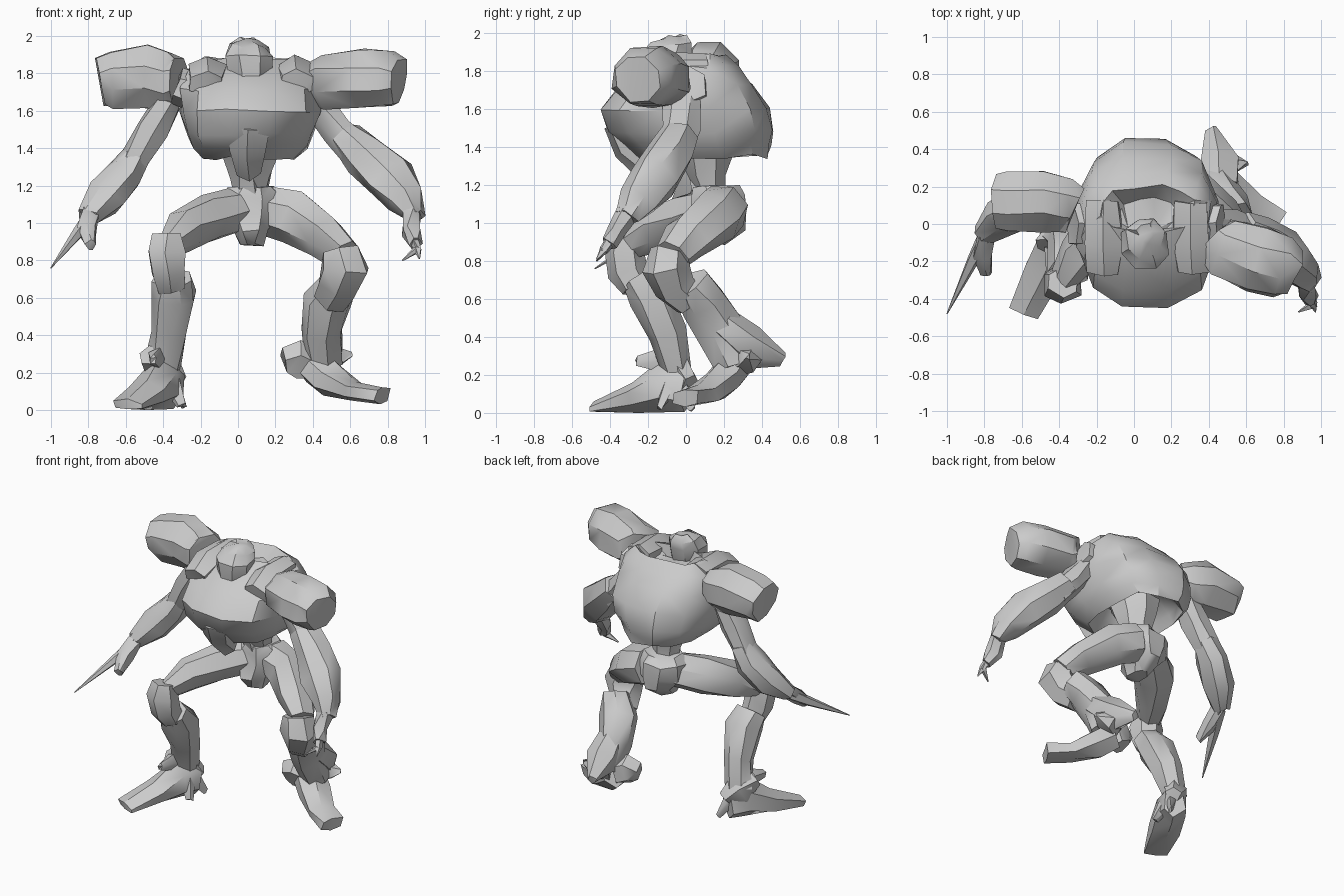
import bpy, bmesh, math, random
from mathutils import Vector

random.seed(4)
SIDE, UP = Vector((0, 1, 0)), Vector((0, 0, 1))


def finish(name, bm, jitter):
    for v in bm.verts:
        v.co += Vector([random.uniform(-jitter, jitter) for _ in range(3)])
        v.co.z = max(v.co.z, 0)
    bmesh.ops.triangulate(bm, faces=bm.faces[:])
    bmesh.ops.recalc_face_normals(bm, faces=bm.faces[:])
    me = bpy.data.meshes.new(name)
    bm.to_mesh(me)
    bm.free()
    ob = bpy.data.objects.new(name, me)
    bpy.context.collection.objects.link(ob)


def skin(name, bm, loops, jitter):
    """Joins rings of vertices into a closed body."""
    bm.faces.new(loops[0][::-1])
    bm.faces.new(loops[-1])
    n = len(loops[0])
    for lo, hi in zip(loops, loops[1:]):
        for k in range(n):
            j = (k + 1) % n
            bm.faces.new((lo[k], lo[j], hi[j], hi[k]))
    finish(name, bm, jitter)


def loft(name, rings, n=7, ref=SIDE, jitter=0.012):
    """Rings are (x, y, z, half width, half depth), set square to the path."""
    bm = bmesh.new()
    c = [Vector(r[:3]) for r in rings]
    loops = []
    for i, r in enumerate(rings):
        t = (c[min(i + 1, len(c) - 1)] - c[max(i - 1, 0)]).normalized()
        a = t.cross(ref).normalized()
        b = a.cross(t)
        ang = [math.tau * (k + 0.5) / n for k in range(n)]
        loops.append([bm.verts.new(c[i] + a * r[3] * 1.05 * math.cos(w)
                                   + b * r[4] * 1.05 * math.sin(w)) for w in ang])
    skin(name, bm, loops, jitter)


def stack(name, rings, n=10, jitter=0.012, square=1.0):
    """Horizontal slices (x, y, z, half width, half depth); square < 1 fills corners."""
    bm = bmesh.new()
    f = lambda v: math.copysign(abs(v) ** square, v)
    ang = [math.tau * (k + 0.5) / n for k in range(n)]
    loops = [[bm.verts.new((x + rx * 1.02 * f(math.cos(w)), y + ry * 1.02 * f(math.sin(w)), z))
              for w in ang] for x, y, z, rx, ry in rings]
    skin(name, bm, loops, jitter)


# Hunched torso: hollow underneath, sunken collar on top
stack("torso", [(.07, .08, 1.5, .17, .2), (.06, .09, 1.42, .22, .28),
                (.06, .09, 1.35, .25, .33), (.06, .05, 1.41, .31, .39),
                (.06, .02, 1.48, .345, .435), (.07, -.01, 1.6, .375, .445),
                (.07, .0, 1.72, .385, .36), (.07, .05, 1.82, .34, .22),
                (.07, .08, 1.88, .25, .12), (.07, .05, 1.8, .15, .08)], 12, .014, .85)
stack("head", [(.06, -.12, 1.72, .08, .1), (.06, -.12, 1.8, .12, .135),
               (.06, -.11, 1.89, .13, .145), (.06, -.08, 1.95, .1, .115),
               (.06, -.05, 1.985, .04, .05)], 8)
stack("waist", [(.07, .13, 1.12, .08, .08), (.07, .11, 1.24, .1, .1),
                (.07, .1, 1.34, .14, .15), (.07, .08, 1.46, .17, .18)], 7)
stack("pelvis", [(.075, .12, .885, .06, .08), (.075, .15, .96, .1, .16),
                 (.07, .17, 1.04, .17, .16), (.07, .17, 1.14, .18, .15),
                 (.07, .16, 1.19, .12, .12)], 8)
loft("abdomen_plate", [(.06, -.37, 1.52, .12, .06), (.05, -.31, 1.4, .11, .07),
                       (.05, -.18, 1.29, .07, .07)], 6)

# Collar blocks beside the head
for s, label in ((-1, "left"), (1, "right")):
    cx = .07 + s * .24
    loft("collar_" + label, [(cx, -.25, 1.75, .09, .07), (cx, -.1, 1.81, .11, .08),
                             (cx, .12, 1.81, .1, .08)], 6, UP)
    # Short struts joining the torso to the shoulder
    loft("shoulder_joint_" + label, [(.07 + s * .3, 0, 1.7, .12, .1),
                                     (.07 + s * .4, 0, 1.73, .11, .1)], 6, UP)

# Boxy shoulders, turned with the torso
loft("left_shoulder", [(-.32, .08, 1.76, .13, .12), (-.37, .1, 1.76, .155, .15),
                       (-.49, .12, 1.78, .165, .17), (-.67, .12, 1.77, .165, .155),
                       (-.735, .12, 1.76, .145, .13)], 8, UP)
loft("right_shoulder", [(.43, -.08, 1.75, .13, .13), (.48, -.12, 1.76, .165, .15),
                        (.66, -.19, 1.77, .18, .165), (.8, -.23, 1.77, .165, .155),
                        (.86, -.25, 1.76, .125, .12)], 8, UP)

# Arms
loft("left_upper_arm", [(-.37, .08, 1.65, .08, .08), (-.46, .09, 1.5, .085, .09),
                        (-.57, .1, 1.32, .075, .08)])
loft("left_forearm", [(-.53, .11, 1.38, .07, .08), (-.6, .1, 1.27, .1, .11),
                      (-.71, .04, 1.14, .105, .11), (-.8, -.05, 1.03, .055, .06)])
loft("left_hand", [(-.79, -.05, 1.05, .05, .05), (-.81, -.16, .96, .055, .05),
                   (-.78, -.26, .88, .03, .03)], 6)
loft("left_spike", [(-.79, -.06, 1.03, .04, .05), (-.86, -.19, .94, .03, .035),
                    (-1, -.48, .76, .003, .003)], 5, jitter=0)
loft("right_upper_arm", [(.42, -.02, 1.64, .08, .09), (.54, -.03, 1.49, .085, .1),
                         (.64, -.07, 1.38, .09, .1)])
loft("right_forearm", [(.57, -.04, 1.46, .09, .1), (.67, -.09, 1.36, .12, .12),
                       (.81, -.17, 1.24, .135, .13), (.9, -.25, 1.12, .1, .1),
                       (.95, -.31, 1.03, .05, .06)])
loft("right_hand", [(.93, -.31, 1.06, .05, .06), (.92, -.36, .96, .05, .05),
                    (.95, -.41, .89, .03, .04)], 6)
for i, tip in enumerate(((.88, -.47, .8), (.97, -.47, .81))):
    loft("right_claw_%d" % (i + 1), [(.94, -.39, .92, .025, .03), (.96, -.43, .86, .022, .025),
                                     tip + (.004, .004)], 5, jitter=0)

# Left leg, stepping forward
loft("left_thigh", [(0, .14, 1.07, .11, .12), (-.16, .02, 1.03, .125, .13),
                    (-.29, -.15, .96, .105, .12), (-.37, -.29, .88, .07, .08)])
loft("left_knee", [(-.38, -.31, .94, .09, .08), (-.38, -.33, .85, .1, .1),
                   (-.37, -.31, .73, .1, .1), (-.36, -.27, .66, .08, .08)], 6)
loft("left_shin", [(-.35, -.26, .71, .1, .08), (-.34, -.19, .61, .12, .12),
                   (-.37, -.1, .42, .1, .1), (-.4, -.05, .22, .09, .08)])
loft("left_foot", [(-.35, .01, .13, .07, .12), (-.41, -.1, .14, .1, .13),
                   (-.49, -.26, .08, .11, .075), (-.585, -.48, .03, .09, .025)], 6, UP)
loft("left_ankle_guard", [(-.48, -.12, .29, .05, .06), (-.4, -.04, .24, .1, .07),
                          (-.33, .02, .16, .05, .06)], 5)
loft("left_shin_fin", [(-.43, -.13, .28, .05, .06), (-.46, -.26, .27, .02, .02)], 5, UP)
for i, tip in enumerate(((-.29, .03, .02), (-.3, -.14, .02))):
    loft("left_heel_spur_%d" % (i + 1), [(-.38, -.06, .2, .06, .06), tip + (.02, .02)], 5)

# Right leg, trailing
loft("right_thigh", [(.16, .2, 1.07, .13, .13), (.31, .16, 1.03, .135, .14),
                     (.47, .01, .92, .115, .125), (.57, -.07, .83, .08, .09)])
loft("right_knee", [(.55, -.09, .85, .11, .1), (.57, -.1, .75, .13, .12),
                    (.54, -.06, .66, .11, .1), (.5, .02, .59, .09, .08)], 6)
loft("right_shin", [(.54, .02, .69, .09, .1), (.48, .1, .58, .125, .12),
                    (.45, .19, .43, .11, .12), (.46, .26, .25, .1, .1)])
loft("right_calf_spur", [(.46, .19, .46, .1, .1), (.46, .33, .34, .1, .11),
                         (.42, .51, .28, .03, .03)], 6, UP)
loft("right_ankle_guard", [(.42, .28, .28, .08, .09), (.52, .33, .29, .06, .07),
                           (.61, .33, .3, .01, .02)], 5, UP)
loft("right_foot", [(.4, .25, .24, .1, .09), (.49, .19, .17, .11, .09),
                    (.62, .09, .1, .1, .06), (.77, .0, .08, .08, .05)], 6, UP)
loft("right_heel", [(.4, .25, .25, .07, .08), (.32, .22, .28, .09, .1),
                    (.25, .21, .26, .06, .07)], 5, UP)

# Crisp creases over soft facets
bpy.ops.object.select_all(action='SELECT')
bpy.context.view_layer.objects.active = bpy.data.objects["torso"]
bpy.ops.object.shade_smooth_by_angle(angle=math.radians(35))
